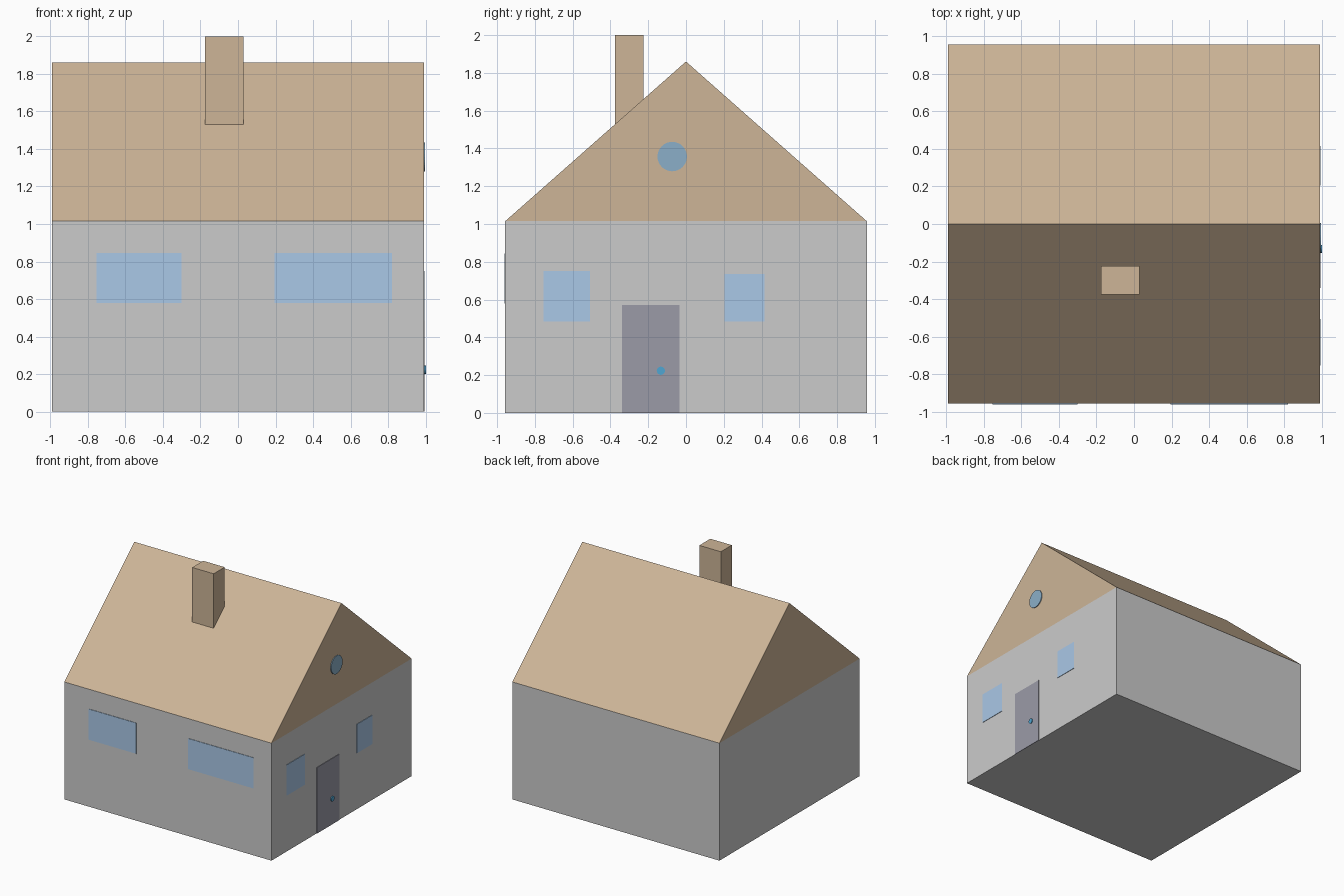
import bpy, bmesh, math
from mathutils import Matrix

if "Cube" in bpy.data.objects:
    bpy.data.objects.remove(bpy.data.objects["Cube"])

X, Y = 0.99, 0.957          # half width and half depth
EAVE, RIDGE, TOP = 1.015, 1.86, 2.0
PROUD, SINK = 0.004, 0.003  # how far panels stand out of / sit in the wall


def material(name, rgb):
    m = bpy.data.materials.new(name)
    m.diffuse_color = (*rgb, 1)
    m.use_nodes = True
    m.node_tree.nodes["Principled BSDF"].inputs["Base Color"].default_value = m.diffuse_color
    return m


brown = material("brown", (0.61, 0.46, 0.31))
blue = material("window_blue", (0.40, 0.58, 0.80))
deep_blue = material("deep_blue", (0.26, 0.43, 0.58))
knob_blue = material("knob_blue", (0.08, 0.38, 0.65))
slate = material("door_slate", (0.33, 0.33, 0.39))


def finish(name, bm, mat=None):
    bmesh.ops.recalc_face_normals(bm, faces=bm.faces)
    me = bpy.data.meshes.new(name)
    bm.to_mesh(me)
    bm.free()
    ob = bpy.data.objects.new(name, me)
    bpy.context.collection.objects.link(ob)
    if mat:
        me.materials.append(mat)
    return ob


def box(name, x, y, z, mat=None):
    bm = bmesh.new()
    bmesh.ops.create_cube(bm, size=1)
    for v in bm.verts:
        for i, (lo, hi) in enumerate((x, y, z)):
            v.co[i] = hi if v.co[i] > 0 else lo
    return finish(name, bm, mat)


def disc(name, y, z, r, depth, sides, mat):
    bm = bmesh.new()
    place = Matrix.Translation((X + depth / 2, y, z)) @ Matrix.Rotation(math.pi / 2, 4, 'Y')
    bmesh.ops.create_cone(bm, cap_ends=True, segments=sides, radius1=r, radius2=r,
                          depth=depth + 2 * SINK, matrix=place)
    return finish(name, bm, mat)


# Walls
box("walls", (-X, X), (-Y, Y), (0, EAVE))

# Gable roof: triangle extruded along x
bm = bmesh.new()
face = bm.faces.new([bm.verts.new((-X, y, z)) for y, z in ((-Y, EAVE), (Y, EAVE), (0, RIDGE))])
ext = bmesh.ops.extrude_face_region(bm, geom=[face], use_keep_orig=True)
bmesh.ops.translate(bm, vec=(2 * X, 0, 0),
                    verts=[e for e in ext["geom"] if isinstance(e, bmesh.types.BMVert)])
finish("roof", bm, brown)

# Chimney, rooted in the front slope
chimney = box("chimney", (-0.175, 0.03), (-0.375, -0.225), (EAVE, TOP), brown)
for v in chimney.data.vertices:
    if v.co.z < TOP:
        v.co.z = RIDGE - (RIDGE - EAVE) * abs(v.co.y) / Y - 0.01

# Front windows
for side, x in (("left", (-0.755, -0.30)), ("right", (0.195, 0.82))):
    box(f"front_window_{side}", x, (-Y - PROUD, -Y + SINK), (0.58, 0.845), blue)

# Door side: windows, door, knob and round attic window
wall = (X - SINK, X + PROUD)
box("side_window_front", wall, (-0.755, -0.507), (0.485, 0.75), blue)
box("side_window_back", wall, (0.205, 0.415), (0.485, 0.735), blue)
box("door", wall, (-0.34, -0.035), (0, 0.57), slate)
disc("door_knob", -0.133, 0.223, 0.022, 2 * PROUD, 16, knob_blue)
disc("attic_window", -0.073, 1.357, 0.078, PROUD, 32, deep_blue)
